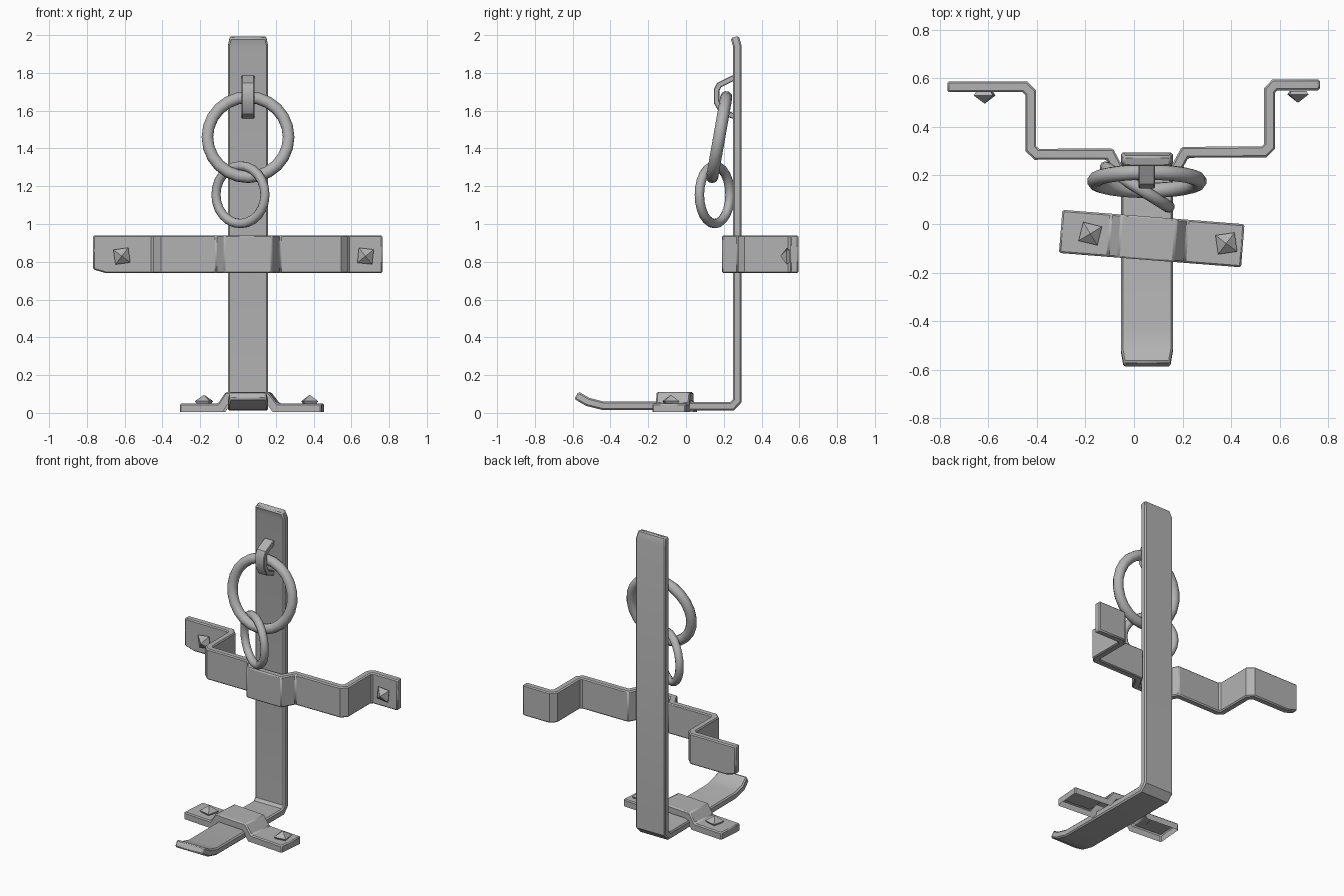
import bpy, bmesh, math
from mathutils import Vector, Matrix

cube = bpy.data.objects.get("Cube")
if cube:
    bpy.data.objects.remove(cube, do_unlink=True)

iron = bpy.data.materials.new("grey_iron")
iron.use_nodes = True
GREY = (0.45, 0.45, 0.45, 1)
iron.diffuse_color = GREY
iron.node_tree.nodes["Principled BSDF"].inputs["Base Color"].default_value = GREY


def finish(name, bm, bevel=0, smooth=30):
    bmesh.ops.recalc_face_normals(bm, faces=bm.faces)
    mesh = bpy.data.meshes.new(name)
    bm.to_mesh(mesh)
    bm.free()
    mesh.materials.append(iron)
    obj = bpy.data.objects.new(name, mesh)
    bpy.context.collection.objects.link(obj)
    if bevel:
        mod = obj.modifiers.new("worn_edges", "BEVEL")
        mod.width = bevel
        mod.segments = 1
        mod.limit_method = "ANGLE"
        mod.angle_limit = math.radians(50)
    if smooth:
        bpy.ops.object.select_all(action="DESELECT")
        obj.select_set(True)
        bpy.context.view_layer.objects.active = obj
        bpy.ops.object.shade_smooth_by_angle(angle=math.radians(smooth))
    return obj


def bent_strip(path, thick, width, place, end_scale=1, hollow=False):
    """Flat bar following a 2D path; place(a, b, c) maps path and width to 3D."""
    pts = [Vector(p) for p in path]
    bm = bmesh.new()
    rings = []
    for i, p in enumerate(pts):
        before = (p - pts[i - 1]).normalized() if i else None
        after = (pts[i + 1] - p).normalized() if i < len(pts) - 1 else None
        d1, d2 = before or after, after or before
        n1, n2 = Vector((-d1.y, d1.x)), Vector((-d2.y, d2.x))
        n = (n1 + n2).normalized()
        off = n * (thick / 2 / n.dot(n1))
        half = width / 2 * (end_scale if i in (0, len(pts) - 1) else 1)
        corners = [(p + off, half), (p + off, -half), (p - off, -half), (p - off, half)]
        rings.append([bm.verts.new(place(q.x, q.y, c)) for q, c in corners])
    for r, s in zip(rings, rings[1:]):
        for k in range(4):
            if hollow and k == 2:
                continue
            bm.faces.new((r[k], r[(k + 1) % 4], s[(k + 1) % 4], s[k]))
    bm.faces.new(rings[0])
    bm.faces.new(rings[-1])
    return bm


MID = 0.053

# Upright bar bent into a forward foot with a raised toe
bar = [(0.258, 1.99), (0.272, 1.94), (0.272, 0.065), (0.243, 0.035),
       (-0.44, 0.038), (-0.52, 0.058), (-0.58, 0.093)]
finish("upright_bar", bent_strip(bar, 0.045, 0.214,
       lambda a, b, c: (MID + c, a, b), end_scale=0.9), 0.008)

# Wall bracket that wraps across the upright bar
bracket = [(-0.768, 0.565), (-0.7, 0.565), (-0.45, 0.565), (-0.425, 0.54),
           (-0.425, 0.31), (-0.4, 0.287), (-0.1, 0.288), (-0.06, 0.213),
           (0.165, 0.213), (0.21, 0.295), (0.535, 0.297), (0.558, 0.32),
           (0.558, 0.55), (0.58, 0.573), (0.765, 0.573)]
bm = bent_strip(bracket, 0.045, 0.2, lambda a, b, c: (a, b, 0.84 + c))
for v in bm.verts:
    if v.co.x < -0.75 and v.co.z < 0.8:
        v.co.z += 0.02
finish("wall_bracket", bm, 0.007)

# Floor bracket over the foot, open underneath and turned slightly
clamp = [(-0.376, 0.027), (-0.16, 0.027), (-0.12, 0.087),
         (0.085, 0.087), (0.13, 0.027), (0.376, 0.027)]
turn = Matrix.Translation((0.073, -0.06, 0)) @ Matrix.Rotation(math.radians(-4.5), 4, "Z")
bm = bent_strip(clamp, 0.046, 0.178, lambda a, b, c: (a, c, b), hollow=True)
bm.transform(turn)
finish("floor_bracket", bm, 0.007)

# Staple holding the large ring
staple = [(0.255, 1.775), (0.175, 1.735), (0.162, 1.71),
          (0.162, 1.645), (0.19, 1.595), (0.255, 1.57)]
finish("ring_staple", bent_strip(staple, 0.03, 0.068,
       lambda a, b, c: (MID + c, a, b)), 0.004)


# Pyramid nail heads
def nail_head(name, spot, lean, spin):
    bm = bmesh.new()
    turned = Matrix.Rotation(math.pi / 4, 4, "Z")
    bmesh.ops.create_cone(bm, cap_ends=True, segments=4, radius1=0.045,
                          radius2=0.056, depth=0.014,
                          matrix=Matrix.Translation((0, 0, 0.005)) @ turned)
    bmesh.ops.create_cone(bm, cap_ends=True, segments=4, radius1=0.056,
                          radius2=0, depth=0.034,
                          matrix=Matrix.Translation((0, 0, 0.029)) @ turned)
    bm.transform(Matrix.Translation(spot) @ Matrix.Rotation(math.radians(lean), 4, "X")
                 @ Matrix.Rotation(math.radians(spin), 4, "Z"))
    finish(name, bm, 0, 0)


nail_head("wall_nail_right", (-0.615, 0.541, 0.83), 90, 8)
nail_head("wall_nail_left", (0.675, 0.545, 0.83), 90, -6)
nail_head("floor_nail_right", (-0.18, -0.04, 0.05), 0, -14)
nail_head("floor_nail_left", (0.38, -0.08, 0.05), 0, 8)


# Hanging rings, made as a revolved tube standing upright
def ring(name, centre, major, minor, tilt, yaw, sides=24, tube=10):
    bm = bmesh.new()
    bmesh.ops.create_circle(bm, segments=tube, radius=minor,
                            matrix=Matrix.Translation((major, 0, 0)))
    bmesh.ops.spin(bm, geom=bm.edges[:], cent=(0, 0, 0), axis=(0, 1, 0),
                   angle=math.tau, steps=sides, use_merge=True)
    bmesh.ops.remove_doubles(bm, verts=bm.verts, dist=0.0001)
    bm.transform(Matrix.Translation(centre) @ Matrix.Rotation(math.radians(yaw), 4, "Z")
                 @ Matrix.Rotation(math.radians(tilt), 4, "X"))
    finish(name, bm, 0, 60)


ring("large_ring", (MID, 0.176, 1.46), 0.215, 0.032, -10, 0)
ring("small_ring", (0.013, 0.152, 1.155), 0.153, 0.025, 0, -32)
